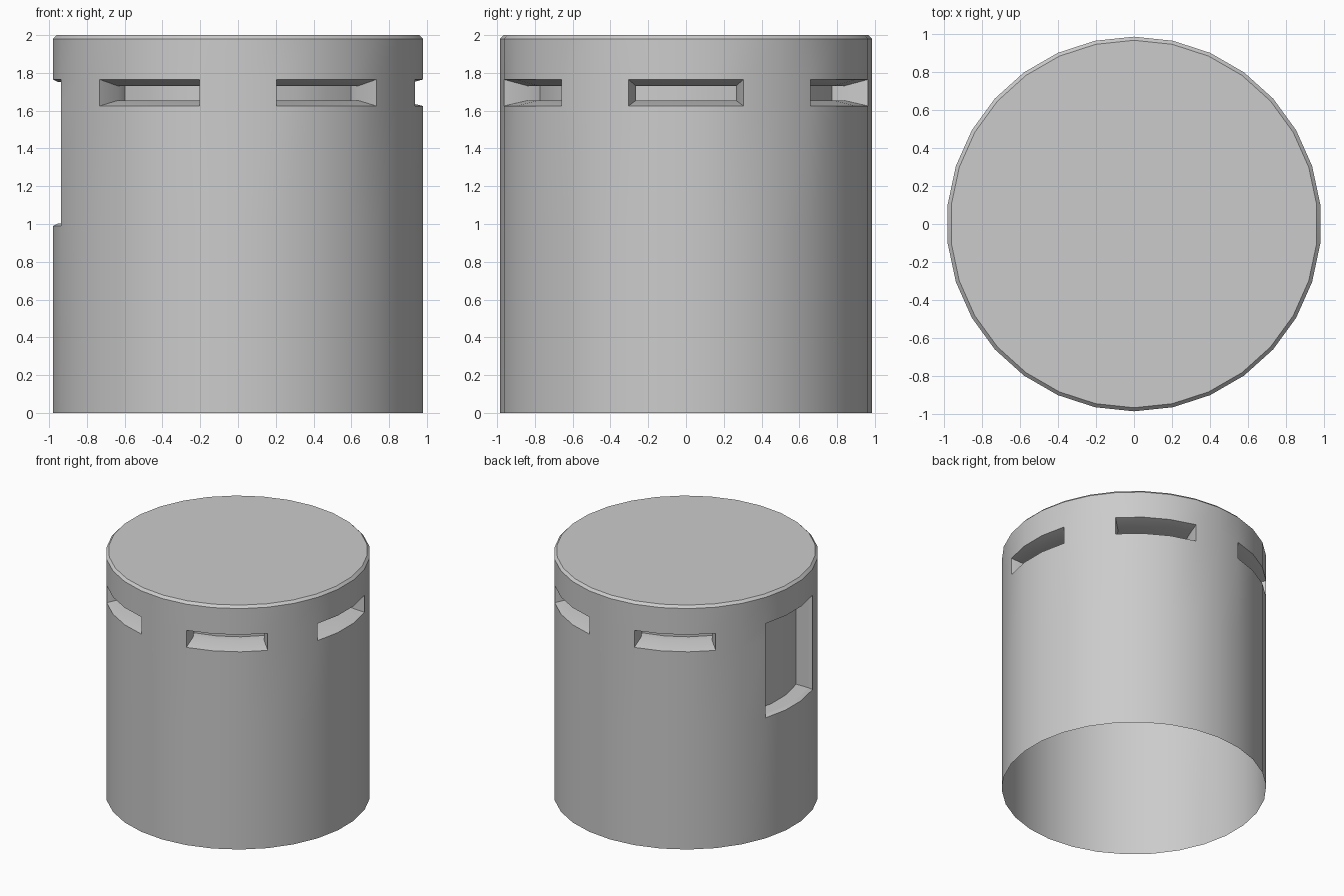
import bpy, bmesh
from math import sin, cos, asin, radians, degrees

if "Cube" in bpy.data.objects:
    bpy.data.objects.remove(bpy.data.objects["Cube"])

R, SIDES = 0.985, 30
STEP = 360 / SIDES
bm = bmesh.new()


def point(r, deg, z):
    a = radians(deg)
    return bm.verts.new((r * cos(a), r * sin(a), z))


def quad(a, b, z0, z1, ra=R, rb=R):
    """Wall panel between two angles; radius may change from bottom to top."""
    bm.faces.new([point(ra, a, z0), point(ra, b, z0), point(rb, b, z1), point(rb, a, z1)])


def recess(centre, layers):
    """Three-panel-wide pocket; layers are (radius, half width, z bottom, z top)."""
    rings = []
    for r, half, z0, z1 in layers:
        spread = degrees(asin(half / r))
        angles = [centre + spread * k / 3 for k in (-3, -1, 1, 3)]
        rings.append([point(r, a, z0) for a in angles] +
                     [point(r, a, z1) for a in reversed(angles)])
    for outer, inner in zip(rings, rings[1:]):
        for i in range(8):
            j = (i + 1) % 8
            bm.faces.new([outer[i], outer[j], inner[j], inner[i]])
    back = rings[-1]
    for i in range(3):
        bm.faces.new([back[i], back[i + 1], back[6 - i], back[7 - i]])


# Outer wall with gaps for the slots and the window
edge = R * sin(radians(18))
for i in range(SIDES):
    a, b = STEP * (i - 0.5), STEP * (i + 0.5)
    in_slot = i % 5 in (0, 1, 4)
    in_window = 14 <= i <= 16
    quad(a, b, 0, 0.99)
    if not in_window:
        quad(a, b, 0.99, 1.625)
    if not in_slot:
        quad(a, b, 1.625, 1.765)
    quad(a, b, 1.765, 1.98)
    quad(a, b, 1.98, 2.0, R, 0.966)

# Flat top
bm.faces.new([point(0.966, STEP * (i - 0.5), 2.0) for i in range(SIDES)])

# Five slots and one tall window
for n in range(6):
    if n == 3:
        recess(180, [(R, edge, 0.99, 1.765), (0.957, 0.29, 1.003, 1.752),
                     (0.85, 0.29, 1.003, 1.752)])
    else:
        recess(60 * n, [(R, edge, 1.625, 1.765), (0.852, 0.264, 1.655, 1.73),
                        (0.785, 0.264, 1.655, 1.73)])

bmesh.ops.remove_doubles(bm, verts=bm.verts, dist=1e-4)
mesh = bpy.data.meshes.new("canister_shell")
bm.to_mesh(mesh)
bm.free()
shell = bpy.data.objects.new("canister_shell", mesh)
bpy.context.collection.objects.link(shell)
bpy.context.view_layer.objects.active = shell
shell.select_set(True)
bpy.ops.object.shade_smooth_by_angle(angle=radians(25))
